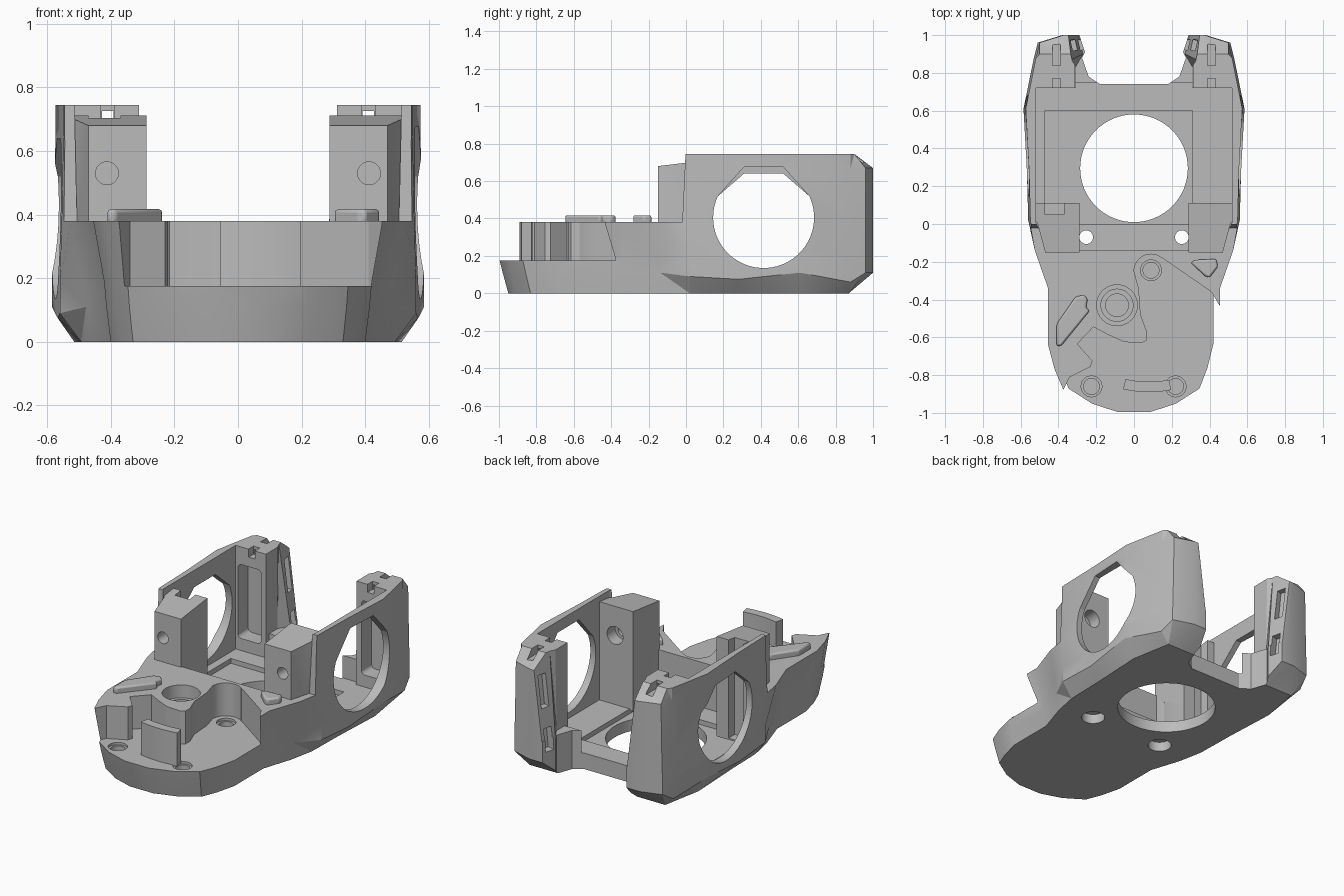
import bpy, bmesh
from math import cos, sin, radians

old = bpy.data.objects.get("Cube")
if old:
    bpy.data.objects.remove(old, do_unlink=True)

GREY = (0.5, 0.5, 0.5, 1)
grey = bpy.data.materials.new("plain grey")
grey.use_nodes = True
grey.diffuse_color = GREY
grey.node_tree.nodes["Principled BSDF"].inputs["Base Color"].default_value = GREY


def make_object(name, bm):
    bmesh.ops.recalc_face_normals(bm, faces=bm.faces)
    mesh = bpy.data.meshes.new(name)
    bm.to_mesh(mesh)
    bm.free()
    mesh.materials.append(grey)
    obj = bpy.data.objects.new(name, mesh)
    bpy.context.collection.objects.link(obj)
    return obj


def loft(name, rings, triangulate=False):
    bm = bmesh.new()
    loops = [[bm.verts.new(p) for p in ring] for ring in rings]
    n = len(loops[0])
    sides = []
    for low, high in zip(loops, loops[1:]):
        for i in range(n):
            j = (i + 1) % n
            sides.append(bm.faces.new((low[i], low[j], high[j], high[i])))
    bm.faces.new(loops[0][::-1])
    bm.faces.new(loops[-1])
    if triangulate:
        bmesh.ops.triangulate(bm, faces=sides)
    return make_object(name, bm)


def prism(name, pts, start, end, axis="z"):
    place = {"z": lambda a, b, h: (a, b, h),
             "x": lambda a, b, h: (h, a, b),
             "y": lambda a, b, h: (a, h, b)}[axis]
    return loft(name, [[place(a, b, h) for a, b in pts] for h in (start, end)])


def rect(x0, x1, y0, y1):
    return [(x0, y0), (x1, y0), (x1, y1), (x0, y1)]


def arc(cx, cy, r, a0=0, a1=351, n=40):
    steps = [radians(a0 + (a1 - a0) * i / (n - 1)) for i in range(n)]
    return [(cx + r * cos(a), cy + r * sin(a)) for a in steps]


def flip(pts, s):
    return [(s * x, y) for x, y in pts]


def both(half):
    return half + flip(half, -1)[::-1]


def combine(tool, operation="DIFFERENCE"):
    mod = body.modifiers.new("combine", "BOOLEAN")
    mod.operation, mod.solver, mod.object = operation, "EXACT", tool
    bpy.context.view_layer.objects.active = body
    bpy.ops.object.modifier_apply(modifier=mod.name)
    bpy.data.objects.remove(tool, do_unlink=True)


def cut(pts, start, end, axis="z"):
    combine(prism("cutter", pts, start, end, axis))


# Outer hull: half outline, narrowed per level and chamfered at the rear
outline = [(.09, -1), (.24, -.955), (.375, -.875), (.42, -.77), (.455, -.64), (.455, -.34),
           (.525, -.14), (.56, .02), (.567, .28), (.585, .61), (.53, .88), (.51, .96), (.38, 1)]
# The lower chamfer edge dips at these lengthwise positions
dips = {.02: .02, .28: .035, .88: .05}
# height, front width, rear width, front length, rear limit
levels = [(0, .88, .88, .95, .87), (.11, .91, 1, .98, 1), (.19, .925, 1, 1, 1),
          (.38, 1, .99, 1, 1), (.67, 1, .98, 1, 1), (.745, 1, .98, 1, .9)]
rings = []
for z, front_w, rear_w, front_l, limit in levels:
    half = [(x * (front_w if y < 0 else rear_w), y * front_l if y < 0 else min(y, limit),
             z - (dips.get(y, 0) if z == .11 else 0)) for x, y in outline]
    rings.append(half + [(-x, y, h) for x, y, h in half[::-1]])
body = loft("body", rings, triangulate=True)

# Open front above the deck, with a slightly leaning wall end
cut([(-1.2, .38), (-.02, .38), (0, .8), (-1.2, .8)], -1, 1, "x")

# Inner bay and floor recess
cut([(-.45, -.14), (.45, -.14), (.52, .01), (.52, .72), (-.52, .72), (-.52, .01)], .1, .9)
cut(rect(-.47, .31, 0, .6), .07, .5)

# Gap between the rear towers: notched sill with low shoulders, then leaning faces
cut(both([(.18, .74), (.24, .78), (.275, .88), (.26, .91), (.305, 1.05)]), -.1, .3)
cut(rect(-.31, .31, .6, .75), .1, .9)
low = both([(.31, .6), (.31, .83), (.27, .9), (.305, 1.05)])
high = both([(.312, .6), (.312, .84), (.33, .87), (.37, 1.05)])
combine(loft("cutter", [[(x, y, .24) for x, y in low], [(x, y, .76) for x, y in high]], True))

# Front posts with cross holes, wider at the back
for s in (1, -1):
    post = [(.288, -.15), (.47, -.15), (.51, 0), (.53, .03), (.53, .11), (.288, .11)]
    foot = [(s * min(x, .45 if y < -.1 else .53), y, .09) for x, y in post]
    middle = [(s * x, y, .2) for x, y in post]
    top = [(s * x, y, .698 + .12 * y) for x, y in post]
    combine(loft("post", [foot, middle, top], True), "UNION")
    cut(arc(s * .412, .53, .036), -.3, .3, "y")
    cut(arc(s * .412, .53, .055), .03, .3, "y")
cut(rect(-.47, -.37, .05, .2), .1, .9)

# Floor opening and two screw holes, countersunk underneath
cut(arc(0, .295, .285, n=64, a1=354.4), -.1, .3)
for s in (1, -1):
    cut(arc(s * .253, -.07, .036), -.1, .3)
    cut(arc(s * .253, -.07, .068), -.1, .06)

# Large side openings, flattened at the top
for s, top in ((1, .675), (-1, .64)):
    cut(arc(.415, .405, .27, 155, 385, 36) + [(.52, top), (.31, top)], s * .49, s * .7, "x")

# Rear tower details: front pocket, top notches, slots in the leaning inner face
pocket = []
for cx, cz, a in ((.48, .61, 0), (.37, .61, 90), (.37, .2, 180), (.48, .2, 270)):
    pocket += arc(cx, cz, .025, a, a + 90, 5)
for s in (1, -1):
    cut(flip(pocket, s), .6, .82, "y")
    for y0, y1 in ((.7, .77), (.84, .95)):
        cut(rect(s * .41 - .022, s * .41 + .022, y0, y1), .695, .8)
    cut(rect(s * .41 - .018, s * .41 + .018, .7, .725), .75, 1.1, "y")
    slot = [(.25, .925), (.265, .98), (.32, .965), (.305, .91)]
    for z0, z1 in ((.43, .63), (.17, .31)):
        combine(loft("cutter", [[(s * (x + .1 * (z - .1)), y, z) for x, y in slot]
                                for z in (z0, z1)]))

# Stepped recess in the front deck
recess = [(.7, -.46), (.452, -.43), (.41, -.36), (.15, -.18)]
recess += arc(.09, -.25, .09, 50, 180, 14)
recess += [(.025, -.34), (.035, -.48), (.068, -.57), (.068, -.615), (.04, -.63), (-.05, -.625),
           (-.13, -.59), (-.215, -.545), (-.3, -.635), (-.22, -.725), (-.23, -.755),
           (-.34, -.81), (-.375, -.88), (-.38, -1.2), (.7, -1.2)]
cut(recess, .175, .6)

# Round socket in the deck and blind screw seats in the recess
for r, z in ((.108, .3), (.085, .2), (.06, .12)):
    cut(arc(-.09, -.43, r), z, .6)
for x, y in ((-.225, -.86), (.22, -.86), (.09, -.245)):
    cut(arc(x, y, .055), .16, .3)
    cut(arc(x, y, .042), .07, .3)

# Raised pads on the deck
pads = {"long_pad": [(-.41, -.645), (-.41, -.53), (-.31, -.385), (-.265, -.375), (-.245, -.4),
                     (-.255, -.44), (-.235, -.46), (-.385, -.645)],
        "small_pad": [(.3, -.205), (.325, -.19), (.435, -.185), (.445, -.225), (.4, -.285),
                      (.375, -.275)]}
for name, pts in pads.items():
    pad = prism(name, pts, .37, .417)
    bevel = pad.modifiers.new("soft edge", "BEVEL")
    bevel.width, bevel.segments = .01, 2

# Curved upright plate at the front
outer = arc(.08, -.28, .61, 257, 281, 12)
inner = arc(.08, -.28, .555, 257, 281, 12)
prism("curved_plate", outer + inner[::-1], .17, .38)

# Smooth the round surfaces, keep the edges crisp
bpy.ops.object.select_all(action="DESELECT")
for name in ("body", "long_pad", "small_pad", "curved_plate"):
    obj = bpy.data.objects[name]
    obj.select_set(True)
    bpy.context.view_layer.objects.active = obj
bpy.ops.object.shade_smooth_by_angle(angle=radians(20))
